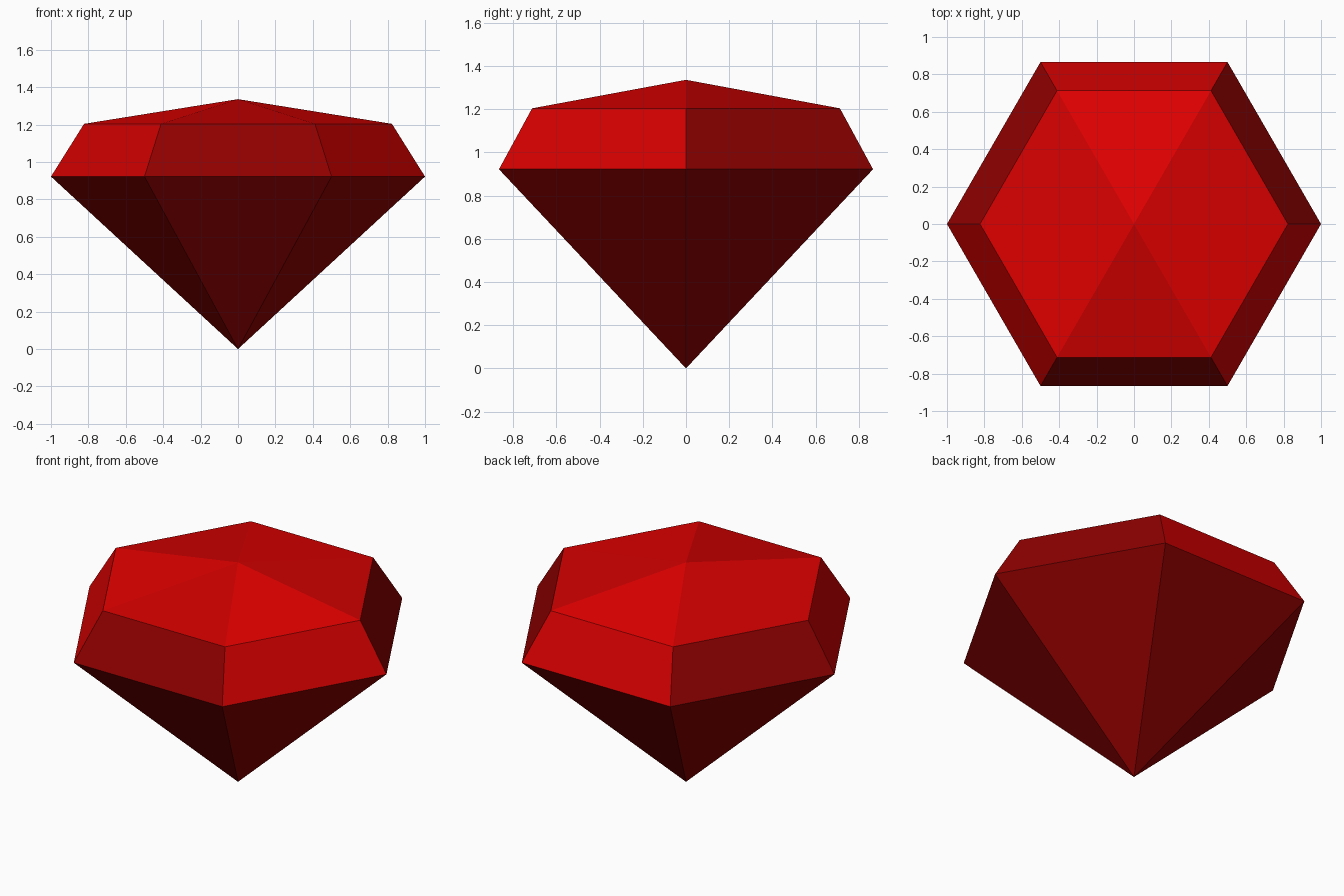
import bpy, bmesh, math

if "Cube" in bpy.data.objects:
    bpy.data.objects.remove(bpy.data.objects["Cube"])

SIDES = 6


def material(name, rgb):
    m = bpy.data.materials.new(name)
    m.diffuse_color = (*rgb, 1.0)
    m.use_nodes = True
    m.node_tree.nodes["Principled BSDF"].inputs["Base Color"].default_value = m.diffuse_color
    return m


materials = [
    material("bright_red", (0.79, 0.0, 0.0)),
    material("mid_red", (0.65, 0.0, 0.0)),
    material("deep_red", (0.275, 0.0, 0.0)),
]
BRIGHT, MID, DEEP = range(3)

bm = bmesh.new()


def ring(radius, z):
    return [bm.verts.new((radius * math.cos(i * math.tau / SIDES),
                          radius * math.sin(i * math.tau / SIDES), z))
            for i in range(SIDES)]


def facet(verts, colour):
    bm.faces.new(verts).material_index = colour


tip = bm.verts.new((0, 0, 0))
girdle = ring(1.0, 0.922)
table = ring(0.823, 1.204)
peak = bm.verts.new((0, 0, 1.336))

for i in range(SIDES):
    j = (i + 1) % SIDES
    odd = i % 2 == 1
    # Lower point
    facet((tip, girdle[j], girdle[i]), DEEP)
    # Sloped crown band, alternating shades
    facet((girdle[i], girdle[j], table[j], table[i]), MID if odd else DEEP)
    # Shallow top, alternating shades
    facet((table[i], table[j], peak), BRIGHT if odd else MID)

bm.normal_update()
mesh = bpy.data.meshes.new("cut_gem")
bm.to_mesh(mesh)
bm.free()
for m in materials:
    mesh.materials.append(m)
gem = bpy.data.objects.new("cut_gem", mesh)
bpy.context.collection.objects.link(gem)
